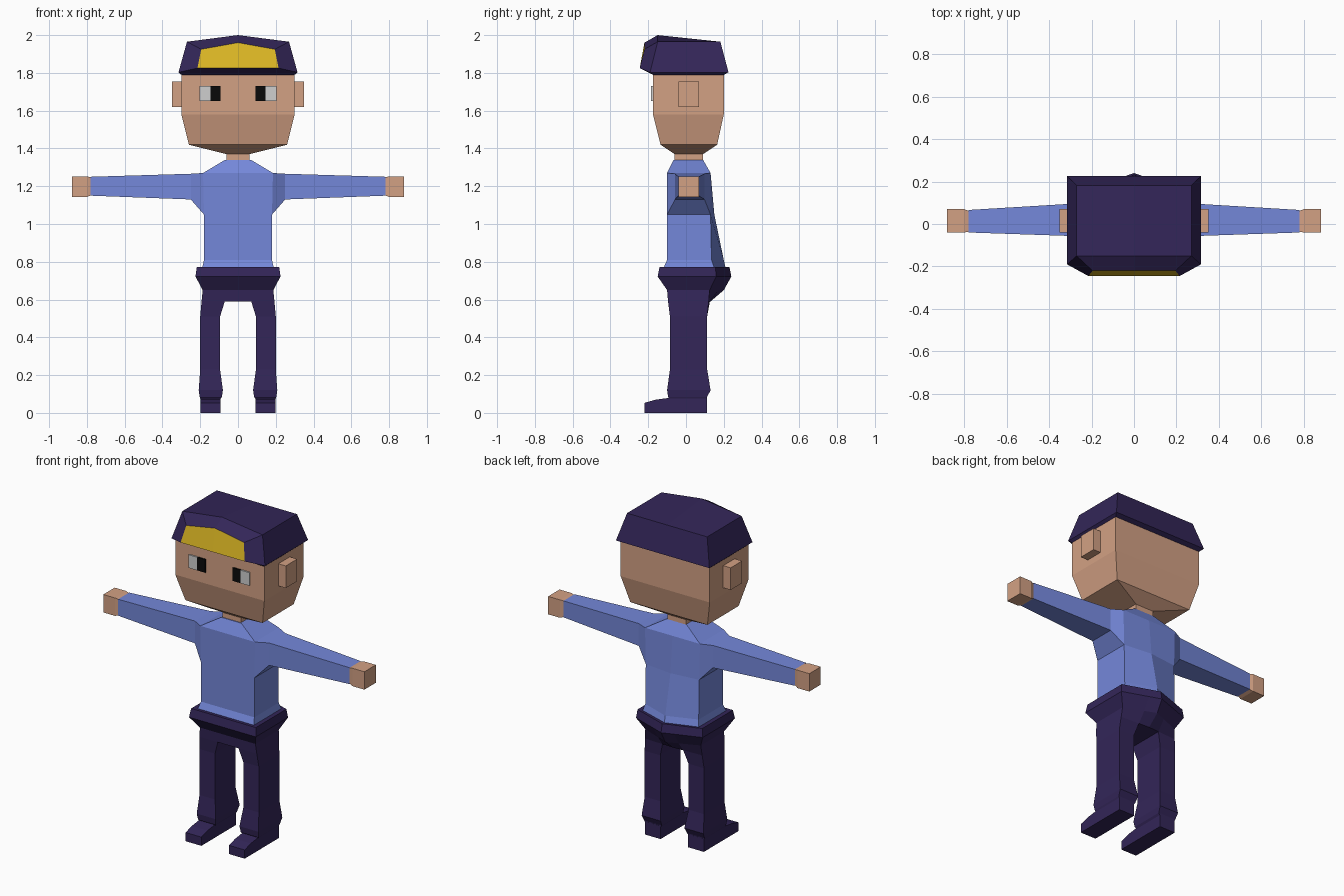
import bpy, bmesh
from mathutils import Matrix

if "Cube" in bpy.data.objects:
    bpy.data.objects.remove(bpy.data.objects["Cube"])


def material(name, rgb):
    m = bpy.data.materials.new(name)
    m.diffuse_color = (*rgb, 1)
    m.use_nodes = True
    m.node_tree.nodes["Principled BSDF"].inputs["Base Color"].default_value = m.diffuse_color
    return m


SKIN = material("skin", (0.65, 0.355, 0.23))
BLUE = material("shirt blue", (0.175, 0.245, 0.70))
NAVY = material("dark purple", (0.033, 0.019, 0.098))
GOLD = material("badge yellow", (0.72, 0.48, 0.018))
WHITE = material("eye white", (0.62, 0.62, 0.62))
BLACK = material("pupil black", (0.003, 0.003, 0.003))


def face(bm, pts, mat=0):
    f = bm.faces.new([bm.verts.new(p) for p in pts])
    f.material_index = mat


def loft(bm, rings, closed=True, caps=(False, False), skip=(), gold=()):
    """Join matching rings of points with quads."""
    n = len(rings[0])
    for i in range(len(rings) - 1):
        for j in range(n if closed else n - 1):
            k = (j + 1) % n
            if (i, j) not in skip:
                a, b = rings[i], rings[i + 1]
                face(bm, (a[j], a[k], b[k], b[j]), int((i, j) in gold))
    for cap, ring in zip(caps, (rings[0], rings[-1])):
        if cap:
            face(bm, ring)


def rect(z, x0, x1, y0, y1):
    return [(x0, y0, z), (x1, y0, z), (x1, y1, z), (x0, y1, z)]


def side_rect(x, y0, y1, z0, z1):
    return [(x, y0, z0), (x, y1, z0), (x, y1, z1), (x, y0, z1)]


def finish(name, bm, mats, mirror=True):
    bmesh.ops.remove_doubles(bm, verts=bm.verts[:], dist=1e-4)
    if mirror:
        geom = bm.verts[:] + bm.edges[:] + bm.faces[:]
        bmesh.ops.mirror(bm, geom=geom, matrix=Matrix(), merge_dist=1e-4, axis='X')
        bmesh.ops.remove_doubles(bm, verts=bm.verts[:], dist=1e-4)
    bmesh.ops.recalc_face_normals(bm, faces=bm.faces[:])
    me = bpy.data.meshes.new(name)
    bm.to_mesh(me)
    bm.free()
    for m in mats:
        me.materials.append(m)
    ob = bpy.data.objects.new(name, me)
    bpy.context.collection.objects.link(ob)


def lofted(name, rings, mat, caps=(True, True), mirror=True):
    bm = bmesh.new()
    loft(bm, rings, caps=caps)
    finish(name, bm, [mat], mirror)


# Head with tapered jaw, and neck
lofted("head", [rect(z, -x, x, a, b) for z, x, a, b in (
    (1.37, .06, -.06, .09), (1.42, .26, -.135, .165),
    (1.58, .30, -.175, .20), (1.81, .30, -.175, .20))], SKIN, mirror=False)
lofted("neck", [rect(z, -.062, .062, -.06, .09) for z in (1.33, 1.38)],
       SKIN, (False, False), False)

# Ears
lofted("ears", [side_rect(x, -.04, .07, 1.62, 1.755) for x in (.30, .35)],
       SKIN, (False, True))

# Eyes: thin plates, pupils towards the nose
for name, x0, x1, mat in (("pupils", .092, .146, BLACK),
                          ("eye_whites", .146, .205, WHITE)):
    lofted(name, [rect(z, x0, x1, -.184, -.175) for z in (1.65, 1.73)], mat)

# Cap: right half, front centre round to back centre, yellow front panel
bm = bmesh.new()
under = [(0, -.175, 1.79), (.2, -.175, 1.79), (.30, -.175, 1.79),
         (.30, .20, 1.79), (0, .20, 1.79)]
rim = [(0, -.245, 1.825), (.215, -.245, 1.825), (.315, -.19, 1.803),
       (.315, .225, 1.803), (0, .225, 1.803)]
crown = [(0, -.22, 1.96), (.195, -.22, 1.925), (.27, -.15, 1.965),
         (.27, .182, 1.965), (0, .182, 1.965)]
peak = (0, -.15, 2.0)
loft(bm, [under, rim, crown], closed=False, gold={(1, 0)})
face(bm, (crown[0], crown[1], crown[2], peak))
face(bm, (peak, crown[2], crown[3], crown[4]))
finish("cap", bm, [NAVY, GOLD])

# Shirt: torso half with a back ridge, sleeve growing from the side opening
bm = bmesh.new()
torso = [[(0, f, z), (x, f, z), (x, b, z), (0, r, z)] for z, x, f, b, r in (
    (1.34, .068, -.065, .09, .09), (1.27, .185, -.10, .13, .13),
    (1.05, .18, -.10, .13, .15), (.81, .18, -.10, .135, .20),
    (.765, .19, -.12, .15, .21))]
loft(bm, torso, closed=False, skip={(1, 1)})
up, low = torso[1], torso[2]
loft(bm, [[low[1], low[2], up[2], up[1]],
          side_rect(.25, -.058, .098, 1.13, 1.266),
          side_rect(.78, -.04, .066, 1.15, 1.25)])
face(bm, torso[0])
finish("shirt", bm, [BLUE])

# Hands
lofted("hands", [side_rect(.775, -.035, .06, 1.153, 1.247),
                 side_rect(.80, -.04, .07, 1.143, 1.252),
                 side_rect(.88, -.04, .07, 1.143, 1.252)], SKIN, (False, True))

# Trousers: flared waistband, hips with a back ridge, then a leg
IN = .07


def hip(z, x, f, b, r):
    inner_back = r + (b - r) * IN / x
    return [(0, f, z), (IN, f, z), (x, f, z), (x, b, z),
            (IN, inner_back, z), (0, r, z)]


bm = bmesh.new()
hips = [hip(*v) for v in ((.77, .18, -.10, .13, .20), (.773, .218, -.14, .155, .23),
                          (.722, .225, -.15, .16, .24), (.65, .187, -.10, .125, .20),
                          (.59, .193, -.095, .12, .13))]
loft(bm, hips, closed=False)
c = hips[-1]
face(bm, (c[0], c[1], c[4], c[5]))
legs = [c[1:5]] + [rect(*v) for v in (
    (.51, .095, .20, -.085, .112), (.23, .095, .20, -.085, .112),
    (.12, .08, .208, -.10, .13), (.085, .085, .203, -.095, .112),
    (.07, .095, .197, -.085, .11))]
loft(bm, legs)
finish("trousers", bm, [NAVY])

# Shoes: side profile extruded across the foot
profile = [(.112, 0), (.112, .08), (-.085, .08), (-.16, .07), (-.22, .053), (-.22, 0)]
lofted("shoes", [[(x, y, z) for y, z in profile] for x in (.093, .199)], NAVY)
